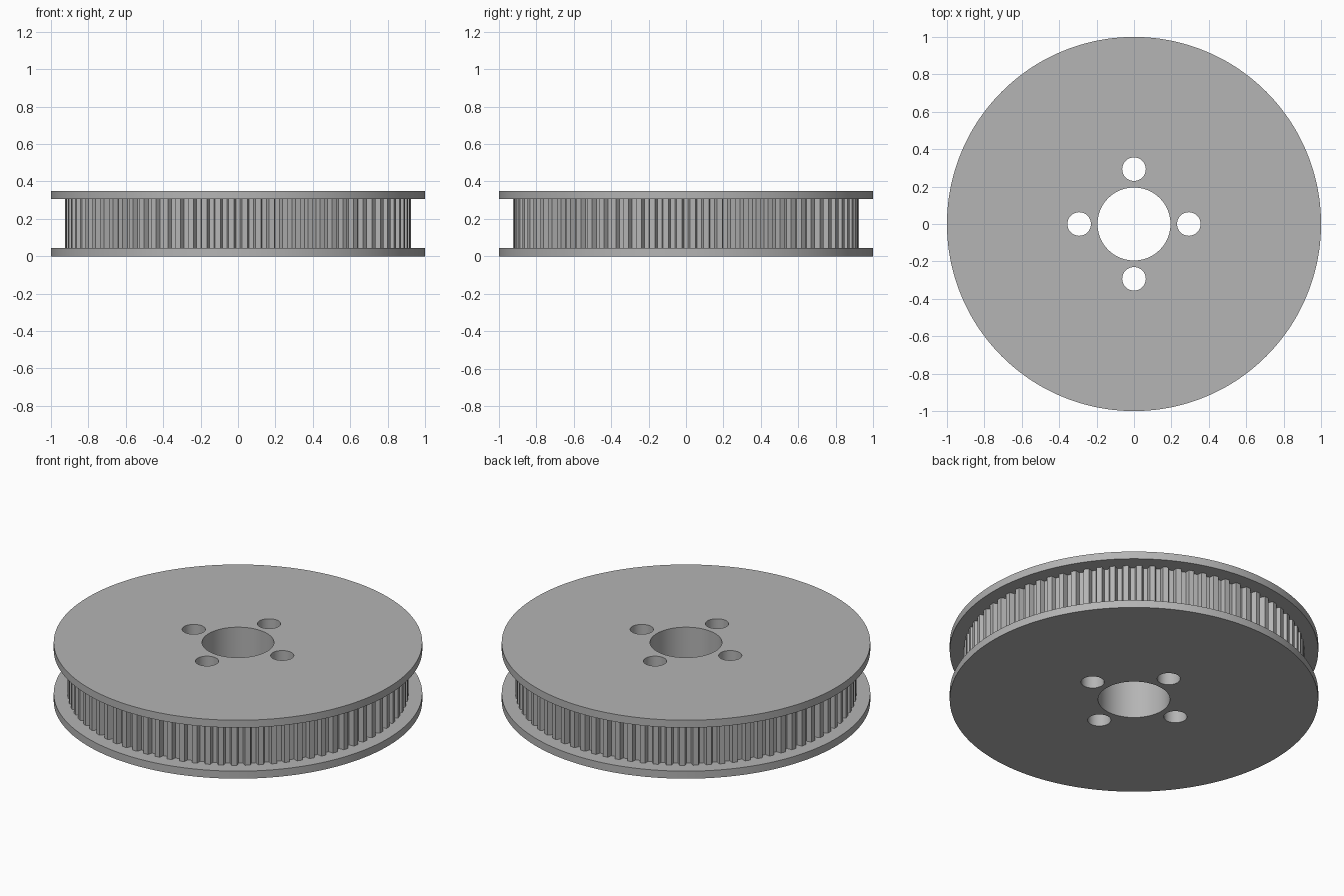
import bpy, bmesh
from math import sin, cos, pi, radians

if "Cube" in bpy.data.objects:
    bpy.data.objects.remove(bpy.data.objects["Cube"], do_unlink=True)

TEETH = 80
HEIGHT, FLANGE = 0.35, 0.045
RIM, TIP, ROOT = 1.0, 0.925, 0.897
BORE, BOLT, BOLT_CIRCLE = 0.195, 0.063, 0.293

steel = bpy.data.materials.new("grey metal")
steel.use_nodes = True
steel.diffuse_color = (0.46, 0.46, 0.46, 1)
steel.node_tree.nodes["Principled BSDF"].inputs["Base Color"].default_value = steel.diffuse_color

bm = bmesh.new()


def circle(radius, count, cx=0, cy=0):
    return [(cx + radius * cos(2 * pi * i / count), cy + radius * sin(2 * pi * i / count))
            for i in range(count)]


def toothed_outline():
    # One groove per pitch: tip, root, root, tip
    points = []
    for t in range(TEETH):
        for offset, r in ((-0.3, TIP), (-0.17, ROOT), (0.17, ROOT), (0.3, TIP)):
            a = 2 * pi * (t + offset) / TEETH
            points.append((r * cos(a), r * sin(a)))
    return points


def loft(sections):
    # Skin a stack of (outline, z) sections; return first and last rings
    rings = [[bm.verts.new((x, y, z)) for x, y in outline] for outline, z in sections]
    for low, high in zip(rings, rings[1:]):
        for i in range(len(low)):
            j = (i + 1) % len(low)
            bm.faces.new((low[i], low[j], high[j], high[i]))
    return rings[0], rings[-1]


# Outer wall: lower flange, toothed band, upper flange
rim = circle(RIM, TEETH * 4)
teeth = toothed_outline()
walls = [loft([(rim, 0), (rim, FLANGE), (teeth, FLANGE),
               (teeth, HEIGHT - FLANGE), (rim, HEIGHT - FLANGE), (rim, HEIGHT)])]

# Centre bore and four bolt holes
holes = [circle(BORE, 96)]
for k in range(4):
    a = k * pi / 2
    holes.append(circle(BOLT, 48, BOLT_CIRCLE * cos(a), BOLT_CIRCLE * sin(a)))
for hole in holes:
    walls.append(loft([(hole, 0), (hole, HEIGHT)]))

# Flat end faces around the holes
for end, normal in ((0, (0, 0, -1)), (1, (0, 0, 1))):
    edges = []
    for wall in walls:
        ring = wall[end]
        edges += [bm.edges.get((ring[i - 1], ring[i])) for i in range(len(ring))]
    bmesh.ops.triangle_fill(bm, use_beauty=True, use_dissolve=False, edges=edges, normal=normal)

bmesh.ops.recalc_face_normals(bm, faces=bm.faces[:])
mesh = bpy.data.meshes.new("belt_pulley")
bm.to_mesh(mesh)
bm.free()
mesh.materials.append(steel)
pulley = bpy.data.objects.new("belt_pulley", mesh)
bpy.context.collection.objects.link(pulley)

bpy.ops.object.select_all(action='DESELECT')
pulley.select_set(True)
bpy.context.view_layer.objects.active = pulley
bpy.ops.object.shade_smooth_by_angle(angle=radians(30))
